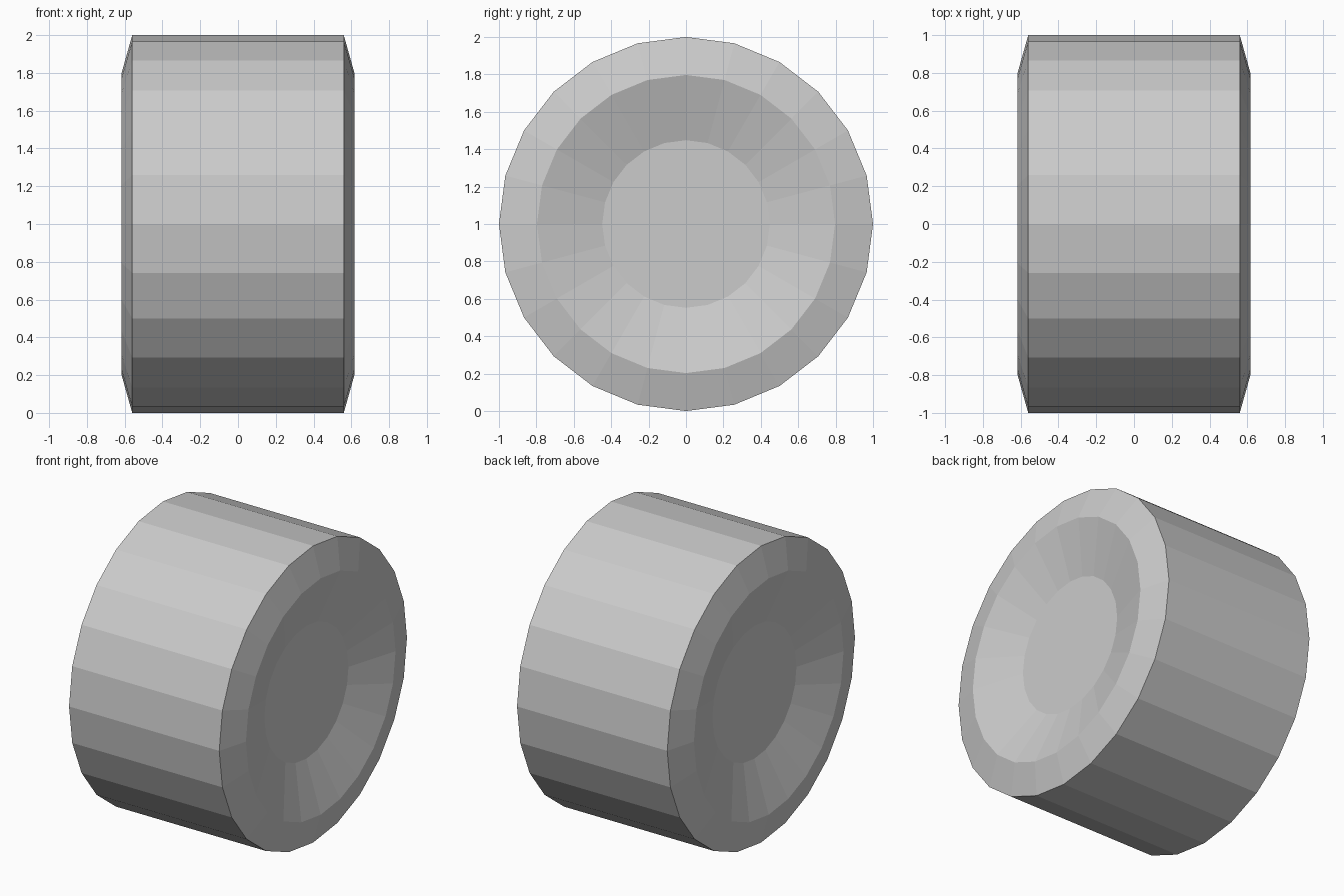
import bpy
import bmesh
from math import sin, cos, tau

if "Cube" in bpy.data.objects:
    bpy.data.objects.remove(bpy.data.objects["Cube"])

SIDES = 24

# Half profile from the tread edge to the hub: (x, radius)
half = [(0.56, 1.0), (0.617, 0.797), (0.51, 0.448)]
profile = [(-x, r) for x, r in reversed(half)] + half

# Wheel: rings of the profile around the x axis
bm = bmesh.new()
rings = [[bm.verts.new((x, r * sin(tau * i / SIDES), 1 + r * cos(tau * i / SIDES)))
          for i in range(SIDES)] for x, r in profile]

# Tread, chamfered sidewalls and dished rims
for a, b in zip(rings, rings[1:]):
    for i in range(SIDES):
        j = (i + 1) % SIDES
        bm.faces.new((a[i], a[j], b[j], b[i]))

# Flat hub discs
bm.faces.new(rings[0])
bm.faces.new(rings[-1])
bmesh.ops.recalc_face_normals(bm, faces=bm.faces)

mesh = bpy.data.meshes.new("wheel")
bm.to_mesh(mesh)
bm.free()
bpy.context.collection.objects.link(bpy.data.objects.new("wheel", mesh))
